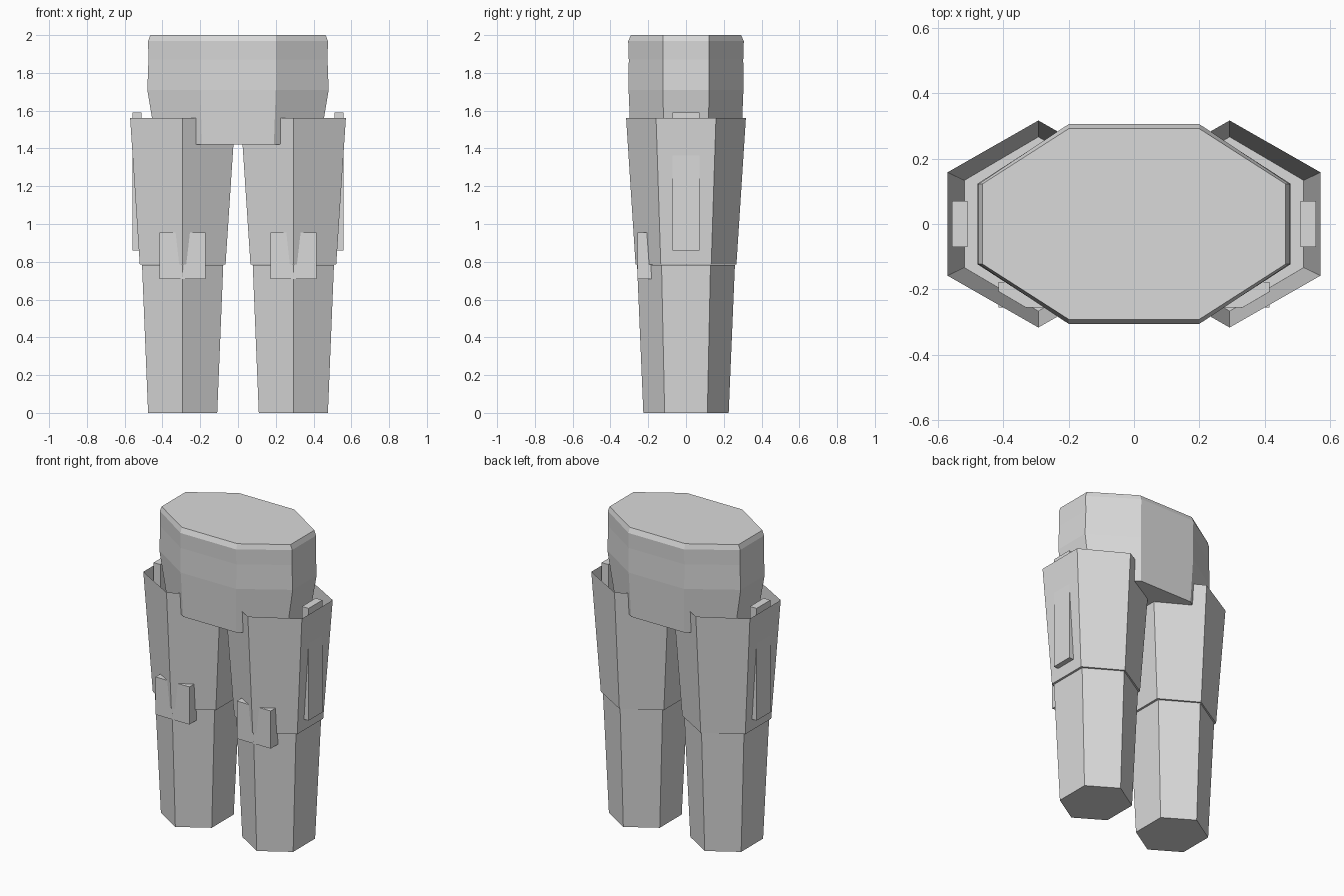
import bpy, bmesh, math

if "Cube" in bpy.data.objects:
    bpy.data.objects.remove(bpy.data.objects["Cube"])

grey = bpy.data.materials.new("plain_grey")
grey.diffuse_color = (0.7, 0.7, 0.7, 1)
grey.use_nodes = True
grey.node_tree.nodes["Principled BSDF"].inputs["Base Color"].default_value = grey.diffuse_color


def finish(name, bm):
    bmesh.ops.recalc_face_normals(bm, faces=bm.faces[:])
    mesh = bpy.data.meshes.new(name)
    bm.to_mesh(mesh)
    bm.free()
    mesh.materials.append(grey)
    obj = bpy.data.objects.new(name, mesh)
    bpy.context.collection.objects.link(obj)
    return obj


def loft(name, rings, cap_top=True):
    """Skin a stack of closed rings, capped below and optionally above."""
    bm = bmesh.new()
    loops = [[bm.verts.new(p) for p in ring] for ring in rings]
    n = len(loops[0])
    for a, b in zip(loops, loops[1:]):
        for i in range(n):
            j = (i + 1) % n
            bm.faces.new((a[i], a[j], b[j], b[i]))
    bm.faces.new(loops[0][::-1])
    if cap_top:
        bm.faces.new(loops[-1])
    return finish(name, bm)


def box(name, x0, x1, y0, y1, z0, z1):
    return loft(name, [[(x0, y0, z), (x1, y0, z), (x1, y1, z), (x0, y1, z)]
                       for z in (z0, z1)])


def hexagon(cx, half_x, radius_y, z):
    """Six-sided ring with corners pointing front and back."""
    return [(cx + half_x * math.cos(a) / math.cos(math.pi / 6),
             radius_y * math.sin(a), z)
            for a in (math.radians(30 + 60 * k) for k in range(6))]


def octagon(hx, hy, fx, fy, z):
    """Stretched octagon: half sizes hx, hy and flat half lengths fx, fy."""
    return [(-fx, -hy, z), (fx, -hy, z), (hx, -fy, z), (hx, fy, z),
            (fx, hy, z), (-fx, hy, z), (-hx, fy, z), (-hx, -fy, z)]


# Hips with a slightly bevelled top rim
loft("hips", [octagon(0.432, 0.292, 0.19, 0.115, 1.42),
              octagon(0.480, 0.304, 0.20, 0.123, 1.71),
              octagon(0.474, 0.303, 0.20, 0.123, 1.87),
              octagon(0.476, 0.306, 0.20, 0.123, 1.968),
              octagon(0.464, 0.292, 0.20, 0.123, 2.0)])

for side, s in (("left", -1), ("right", 1)):
    cx = s * 0.293
    # Lower leg, and the open-topped upper leg that overlaps it
    loft(side + "_lower_leg", [hexagon(cx, 0.183, 0.226, 0),
                               hexagon(cx, 0.215, 0.259, 0.783)])
    loft(side + "_upper_leg", [hexagon(cx, 0.227, 0.267, 0.785),
                               hexagon(cx, 0.278, 0.317, 1.56)], cap_top=False)
    # Knee pad, split by the front ridge of the leg
    box(side + "_knee_pad", cx - 0.122, cx + 0.122, -0.256, -0.178, 0.71, 0.955)
    # Outer side plate
    x = sorted((s * 0.51, s * 0.558))
    box(side + "_side_plate", x[0], x[1], -0.071, 0.071, 0.86, 1.59)
